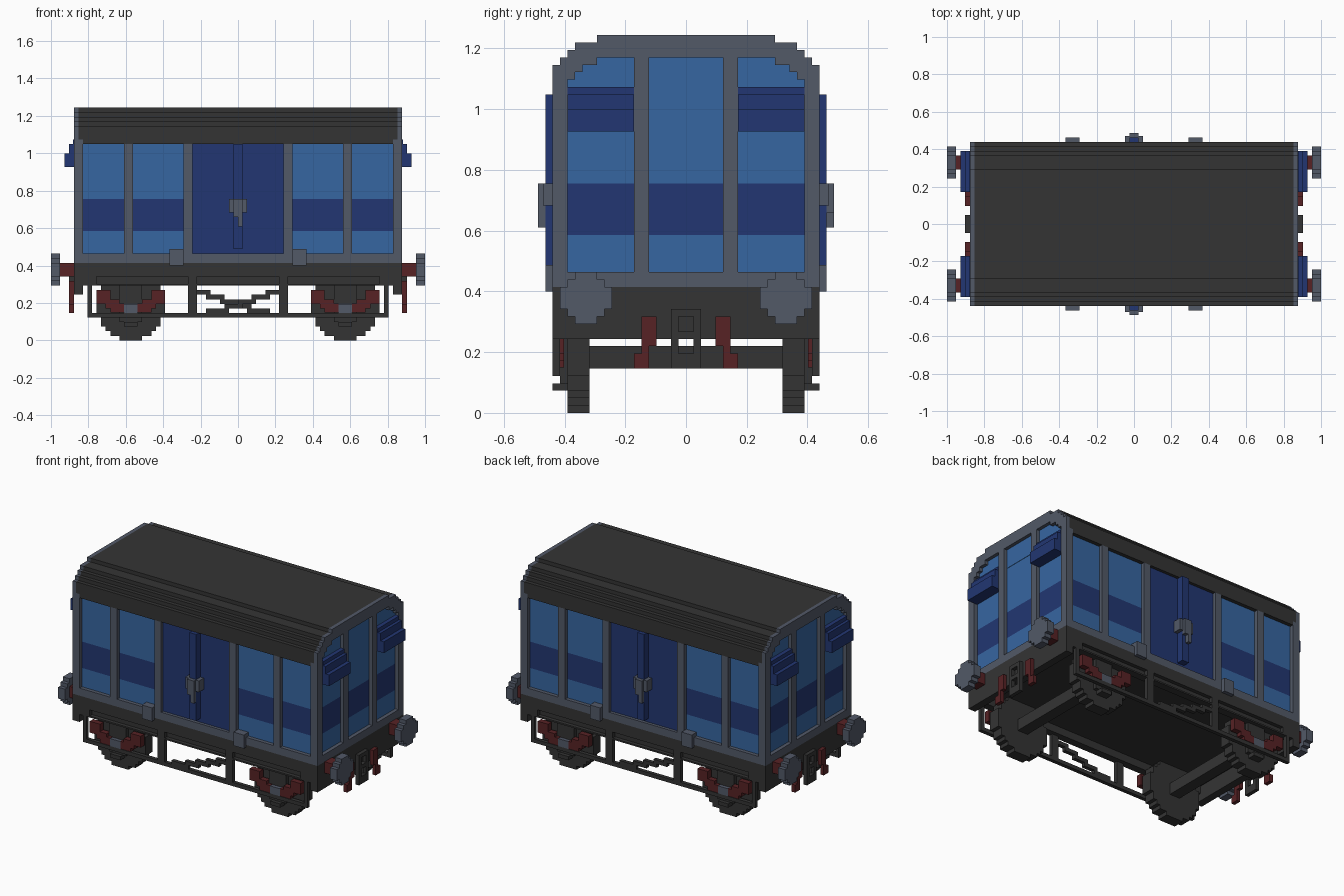
import bpy, bmesh, math
from mathutils import Matrix

if "Cube" in bpy.data.objects:
    bpy.data.objects.remove(bpy.data.objects["Cube"], do_unlink=True)

V = 2 / 82  # edge of one building block


def material(name, rgb):
    m = bpy.data.materials.new(name)
    m.use_nodes = True
    m.diffuse_color = (*rgb, 1)
    m.node_tree.nodes["Principled BSDF"].inputs["Base Color"].default_value = (*rgb, 1)
    return m


DARK = material("charcoal", (0.034, 0.034, 0.034))
GREY = material("slate grey", (0.084, 0.1, 0.137))
LIGHT = material("light blue", (0.037, 0.133, 0.355))
NAVY = material("dark blue", (0.016, 0.037, 0.168))
RED = material("dark red", (0.095, 0.016, 0.018))


def mirror(boxes, axes):
    """Add mirrored copies; a box is x0, x1, y0, y1, z0, z1 in blocks."""
    out = list(boxes)
    if "x" in axes:
        out += [(-b, -a, c, d, e, f) for a, b, c, d, e, f in out]
    if "y" in axes:
        out += [(a, b, -d, -c, e, f) for a, b, c, d, e, f in out]
    return out


def spin(boxes):
    """Add copies turned half way round the vertical axis."""
    return boxes + [(-b, -a, -d, -c, e, f) for a, b, c, d, e, f in boxes]


def part(name, mat, boxes):
    bm = bmesh.new()
    for x0, x1, y0, y1, z0, z1 in boxes:
        m = Matrix.Translation((V * (x0 + x1) / 2, V * (y0 + y1) / 2, V * (z0 + z1) / 2))
        m = m @ Matrix.Diagonal((V * (x1 - x0), V * (y1 - y0), V * (z1 - z0), 1))
        bmesh.ops.create_cube(bm, size=1, matrix=m)
    me = bpy.data.meshes.new(name)
    bm.to_mesh(me)
    bm.free()
    me.materials.append(mat)
    ob = bpy.data.objects.new(name, me)
    bpy.context.collection.objects.link(ob)
    return ob


def disc_rows(r):
    """Row offset and half width of a stepped disc."""
    n = int(r)
    return [(k, int(math.sqrt(r * r - k * k)) + 0.5) for k in range(-n, n + 1)]


# Body shell with painted band
part("lower_panels", LIGHT, [(-35, 35, -17, 17, 17, 24)])
part("panel_band", NAVY, [(-35, 35, -17, 17, 24, 31)])
part("upper_panels", LIGHT, [(-35, 35, -17, 17, 31, 43)])

# Stepped roof and matching gable arch
outer = {47: 17, 48: 16, 49: 15, 50: 12}
inner = {45: 15, 46: 14, 47: 12, 48: 0, 49: 0, 50: 0}
roof, gable, arch = [], [], []
for z in range(19, 51):
    o, i = outer.get(z, 18), inner.get(z, 16)
    if z >= 43:
        end = 34 if z == 43 else 35
        roof.append((-end, end, -o, o, z, z + 1))
        if i:
            gable.append((-35.1, 35.1, -i, i, z, z + 1))
    if i:
        arch += mirror([(35, 36, i, o, z, z + 1)], "xy")
    else:
        arch += mirror([(35, 36, -o, o, z, z + 1)], "x")
part("roof", DARK, roof)
part("gable_panels", LIGHT, gable)
part("end_frames", GREY, arch)
part("end_posts", GREY, mirror([(35, 36, 5, 7, 19, 48)], "xy"))

# Side frame
part("sill", GREY, [(-36, 36, -18, 18, 17, 19)])
part("side_posts", GREY, mirror(
    [(a, b, 16, 18, 19, t) for a, b, t in ((34, 35, 44), (23, 25, 43), (10, 12, 43))], "xy"))
part("sill_brackets", GREY, mirror([(12, 15, 17, 19, 16.4, 20)], "xy"))

# Doors with centre bar and latch
part("doors", NAVY, mirror([(-10, 10, 17, 17.2, 19, 43)], "y"))
part("door_bars", NAVY, mirror([(-1, 1, 17, 19, 20, 43)], "y"))
part("door_latches", GREY, spin([(-2, 2, -19.3, -17, 28, 31), (-1, 1, -20, -19, 27, 31),
                                 (0, 1, -20, -19, 25, 27)]))

# End ventilators
part("vents", NAVY, mirror([(35, 36.2, 7, 16, 43, 44), (35, 37, 7, 16, 41, 43),
                            (35, 38, 7, 16, 38, 41)], "xy"))

# Underframe
part("floor", DARK, [(-35, 35, -18, 18, 14, 17)])
part("headstocks", DARK, mirror([(34, 36, -18, 18, 10, 17)], "x"))
part("solebars", DARK, mirror([(-34, 34, 16, 17, 12, 14), (-34, 34, 16, 18, 12, 12.4)], "y"))
ribs = [(a, b, 16, 18, 12, 14) for a, b in ((31, 34), (9, 11))]
part("solebar_ribs", DARK, mirror(ribs, "xy"))
part("tie_rails", DARK, mirror([(-33, 33, 17, 18, 5, 6)], "y"))
part("rail_hangers", DARK, mirror([(32, 33, 17, 18, 6, 12), (9, 11, 17, 18, 6, 12)], "xy"))
steps = [(-7, -2), (-3, 1), (0, 4), (3, 7), (6, 9)]
part("brake_levers", DARK, spin([(a, b, -18, -17, 6 + i, 7 + i)
                                 for i, (a, b) in enumerate(steps)]))

# Wheels, axles and suspension
part("wheels", DARK, mirror([(23.5 - h, 23.5 + h, 13, 16, 7 + k, 8 + k)
                             for k, h in disc_rows(7.5)], "xy"))
part("axles", DARK, mirror([(22, 25, -13, 13, 6, 9)], "x"))
part("axle_guards", DARK, mirror([(21, 26, 16, 17, 4, 12), (22, 25, 16, 18, 3, 4)], "xy"))
part("axle_boxes", GREY, mirror([(22, 25, 16, 18, 6, 8)], "xy"))
leaf = [(x, x + 3, 16.5, 18, z, z + 2) for x, z in ((25, 6.1), (26, 7), (28, 8), (28, 9))]
leaf += [(47 - b, 47 - a, c, d, e, f) for a, b, c, d, e, f in leaf]
leaf += [(29, 31, 16.5, 18, 8.5, 11), (16, 18, 16.5, 18, 8.5, 11)]
part("leaf_springs", RED, mirror(leaf, "xy"))

# Buffers and couplings
part("buffer_stems", RED, mirror([(36, 39, 12, 15, 14, 17)], "xy"))
part("buffer_heads", GREY, mirror([(39, 41, 13.5 - h, 13.5 + h, 15 + k, 16 + k)
                                   for k, h in disc_rows(3.5)], "xy"))
part("coupling_links", DARK, mirror(
    mirror([(36, 37, 1, 2, 6, 14)], "y")
    + [(36, 37, -1, 1, z, z + 1) for z in (13, 10, 6, 7)], "x"))
part("safety_hooks", RED, mirror([(36, 37, 4, 6, 9, 13), (36, 37, 5, 6, 8, 9),
                                  (36, 37, 5, 7, 6, 8)], "xy"))
